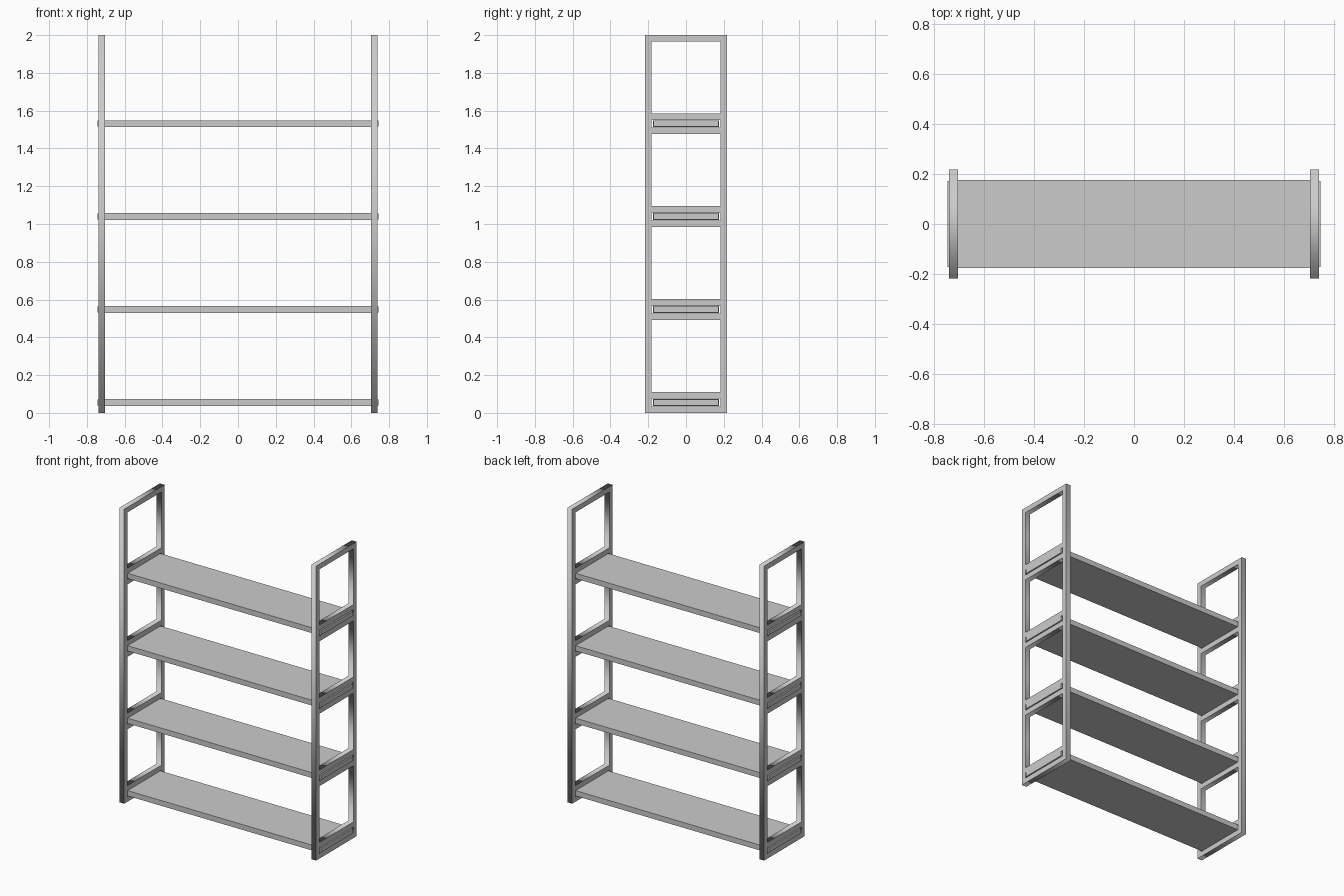
import bpy
from math import pi

if "Cube" in bpy.data.objects:
    bpy.data.objects.remove(bpy.data.objects["Cube"])

HALF_Y, BAR, HEIGHT = 0.217, 0.035, 2.0
POST_X, POST_T = 0.7215, 0.036
PAIR, SLOT = 0.055, 0.020          # half heights of rail pair and of the slot in it
LEVELS = [0.055 + 0.492 * i for i in range(4)]


def rectangle(curve, y0, y1, z0, z1):
    s = curve.splines.new('POLY')
    s.points.add(3)
    for p, (y, z) in zip(s.points, [(y0, z0), (y1, z0), (y1, z1), (y0, z1)]):
        p.co = (y, z, 0, 1)
    s.use_cyclic_u = True


def side_frame(name, x):
    c = bpy.data.curves.new(name, 'CURVE')
    c.dimensions = '2D'
    c.fill_mode = 'BOTH'
    c.extrude = POST_T / 2
    w = HALF_Y - BAR
    rectangle(c, -HALF_Y, HALF_Y, 0, HEIGHT)
    tops = [z - PAIR for z in LEVELS[1:]] + [HEIGHT - BAR]
    for z, top in zip(LEVELS, tops):
        rectangle(c, -w, w, z - SLOT, z + SLOT)      # shelf slot
        rectangle(c, -w, w, z + PAIR, top)           # open bay
    ob = bpy.data.objects.new(name, c)
    bpy.context.collection.objects.link(ob)
    ob.location.x = x
    ob.rotation_euler = (pi / 2, 0, pi / 2)
    bpy.ops.object.select_all(action='DESELECT')
    bpy.context.view_layer.objects.active = ob
    ob.select_set(True)
    bpy.ops.object.convert(target='MESH')


def box(name, loc, size):
    bpy.ops.mesh.primitive_cube_add(size=1, location=loc)
    ob = bpy.context.object
    ob.name = name
    ob.scale = size
    bpy.ops.object.transform_apply(location=False, rotation=False, scale=True)


# Slotted ladder frames
side_frame("left_frame", -POST_X)
side_frame("right_frame", POST_X)

# Shelf boards with slimmer tenons passing through the slots
for i, z in enumerate(LEVELS):
    box(f"shelf_{i + 1}", (0, 0, z), (2 * POST_X - POST_T, 0.352, 0.036))
    for side, sx in (("left", -1), ("right", 1)):
        box(f"{side}_tenon_{i + 1}", (sx * (POST_X + 0.0025), 0, z), (0.041, 0.344, 0.032))
